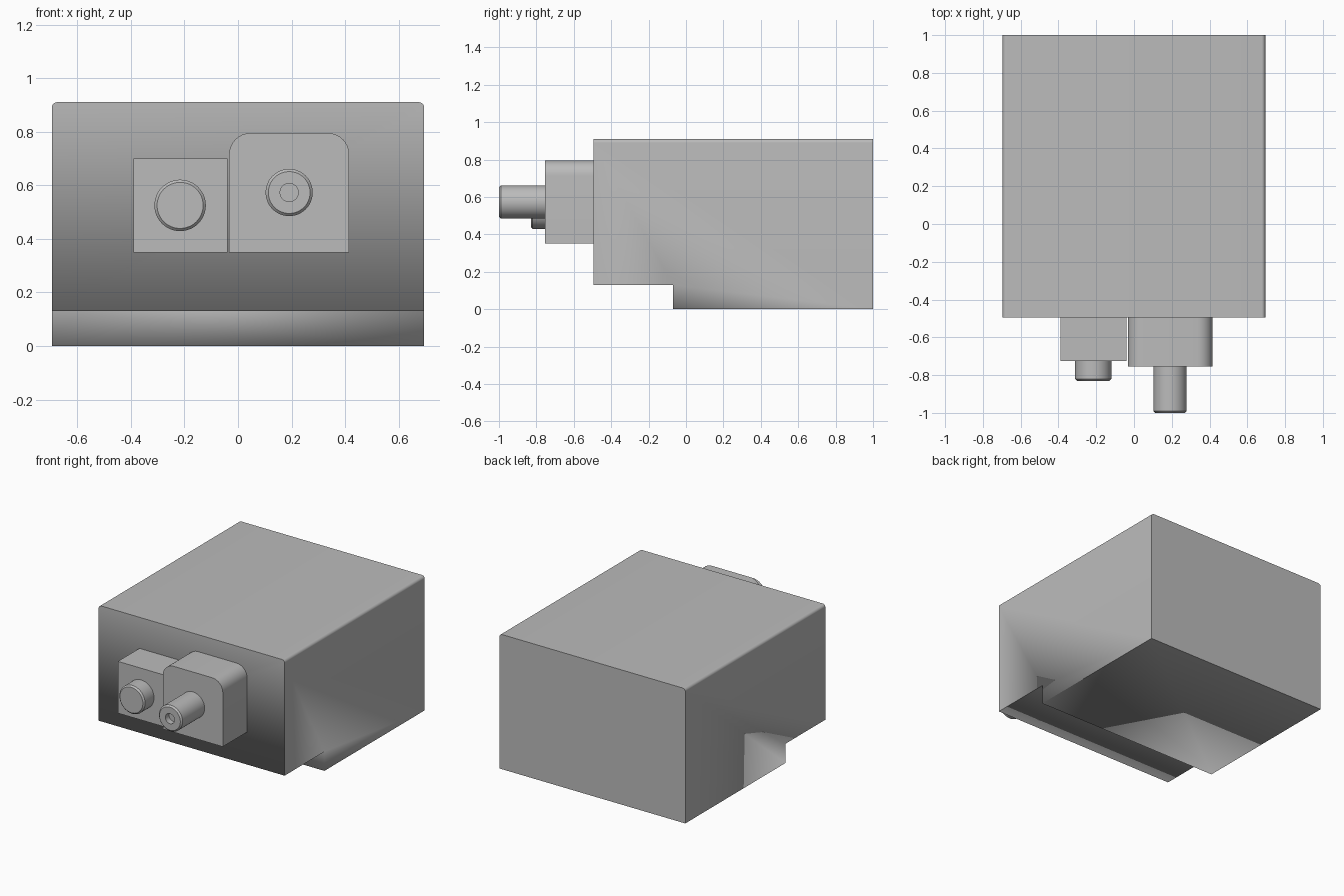
import bpy
import bmesh
from math import cos, sin, pi
from mathutils import Matrix

if "Cube" in bpy.data.objects:
    bpy.data.objects.remove(bpy.data.objects["Cube"], do_unlink=True)

grey = bpy.data.materials.new("plain grey")
grey.use_nodes = True
colour = (0.5, 0.5, 0.5, 1)
grey.diffuse_color = colour
grey.node_tree.nodes["Principled BSDF"].inputs["Base Color"].default_value = colour


def finish(name, bm):
    """Turn a bmesh into a grey object with smooth fillets and sharp edges."""
    bmesh.ops.recalc_face_normals(bm, faces=bm.faces)
    mesh = bpy.data.meshes.new(name)
    bm.to_mesh(mesh)
    bm.free()
    mesh.materials.append(grey)
    obj = bpy.data.objects.new(name, mesh)
    bpy.context.collection.objects.link(obj)
    bpy.ops.object.select_all(action='DESELECT')
    obj.select_set(True)
    bpy.context.view_layer.objects.active = obj
    bpy.ops.object.shade_smooth_by_angle(angle=0.6)
    return obj


def extrude_block(name, x0, x1, z0, z1, y0, y1, radius=0, steps=8):
    """Block along y whose two upper long edges are rounded."""
    outline = [(x0, z0), (x1, z0)]
    if radius:
        for cx, start in ((x1 - radius, 0), (x0 + radius, pi / 2)):
            for i in range(steps + 1):
                a = start + pi / 2 * i / steps
                outline.append((cx + radius * cos(a), z1 - radius + radius * sin(a)))
    else:
        outline += [(x1, z1), (x0, z1)]
    bm = bmesh.new()
    face = bm.faces.new([bm.verts.new((x, y0, z)) for x, z in outline])
    new = bmesh.ops.extrude_face_region(bm, geom=[face], use_keep_orig=True)["geom"]
    moved = [v for v in new if isinstance(v, bmesh.types.BMVert)]
    bmesh.ops.translate(bm, verts=moved, vec=(0, y1 - y0, 0))
    return finish(name, bm)


def lathe(name, x, z, profile, segments=48):
    """Revolve (radius, y) points around an axis along y."""
    bm = bmesh.new()
    rings = []
    for r, y in profile:
        rings.append([bm.verts.new((x + r * cos(2 * pi * i / segments), y,
                                    z + r * sin(2 * pi * i / segments)))
                      for i in range(segments)])
    for a, b in zip(rings, rings[1:]):
        for i in range(segments):
            j = (i + 1) % segments
            bm.faces.new((a[i], a[j], b[j], b[i]))
    bm.faces.new(rings[0])
    bm.faces.new(rings[-1])
    return finish(name, bm)


# Housing, with a step cut across the lower front
body = extrude_block("housing", -0.695, 0.695, 0, 0.91, -0.495, 1, 0.02)
cut = bmesh.new()
bmesh.ops.create_cube(cut, size=1, matrix=Matrix.Translation((0, -0.57, -0.37))
                      @ Matrix.Diagonal((2, 1, 1, 1)))
cutter = finish("step_cutter", cut)
step = body.modifiers.new("step", 'BOOLEAN')
step.operation = 'DIFFERENCE'
step.solver = 'EXACT'
step.object = cutter
bpy.context.view_layer.objects.active = body
bpy.ops.object.modifier_apply(modifier="step")
bpy.data.objects.remove(cutter, do_unlink=True)

# Square and round-topped connector blocks
extrude_block("square_connector_block", -0.39, -0.04, 0.35, 0.70, -0.725, -0.495)
extrude_block("rounded_connector_block", -0.033, 0.415, 0.35, 0.795, -0.755, -0.495, 0.08)

# Short solid plug and long hollow-tipped plug
lathe("short_plug", -0.216, 0.525,
      [(0.096, -0.725), (0.096, -0.82), (0.086, -0.83)])
lathe("long_plug", 0.191, 0.573,
      [(0.088, -0.755), (0.088, -0.99), (0.078, -1), (0.034, -1), (0.034, -0.96)])
